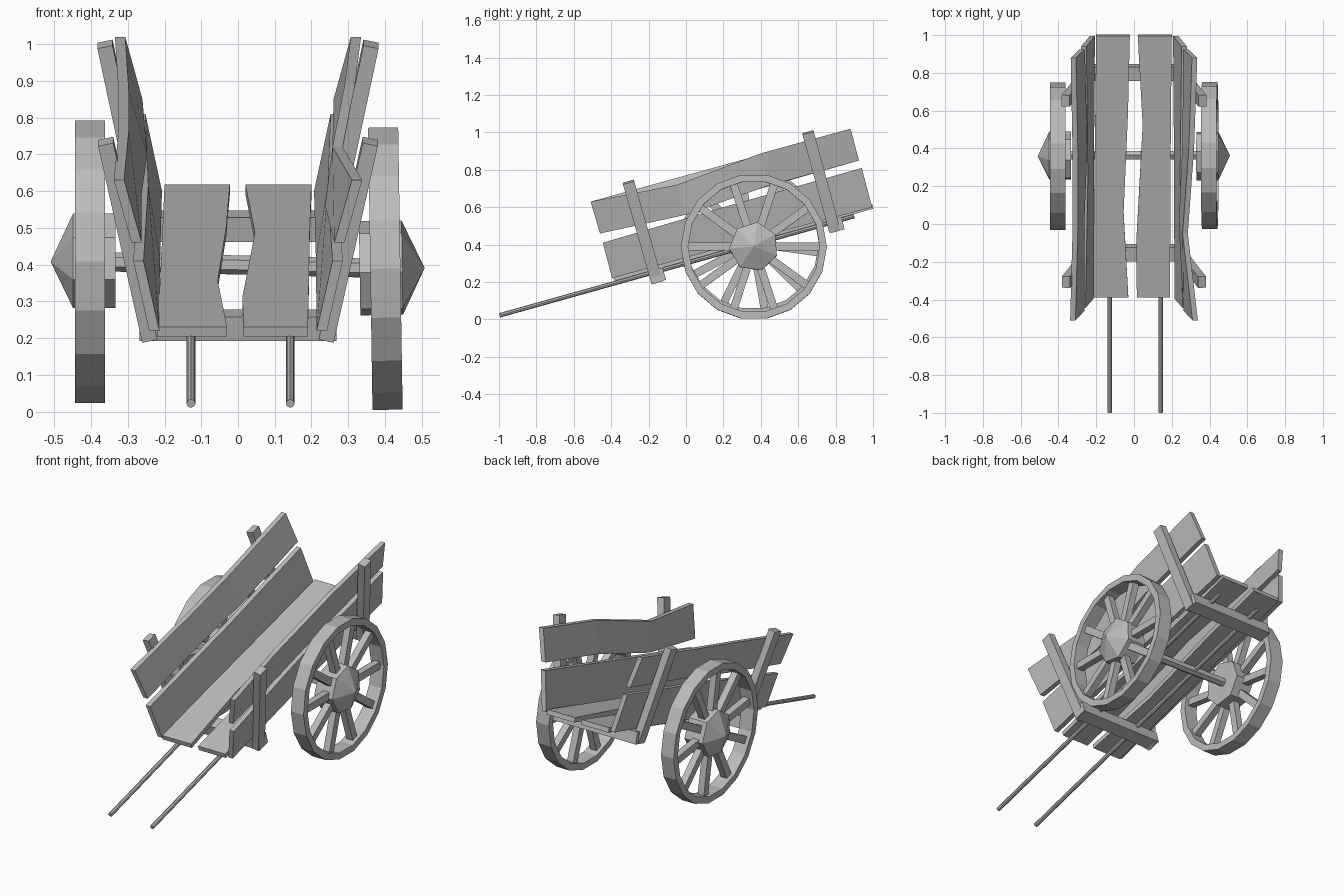
import bpy, bmesh, math
from mathutils import Vector, Matrix

if "Cube" in bpy.data.objects:
    bpy.data.objects.remove(bpy.data.objects["Cube"])

# One plain grey for the whole cart
GREY = (0.5, 0.5, 0.5, 1)
wood = bpy.data.materials.new("plain grey wood")
wood.use_nodes = True
wood.diffuse_color = GREY
wood.node_tree.nodes["Principled BSDF"].inputs["Base Color"].default_value = GREY

SLOPE = Vector((0, 1, 0.28)).normalized()
UP = Vector((0, -0.28, 1)).normalized()


def finish(name, bm):
    bmesh.ops.recalc_face_normals(bm, faces=bm.faces)
    mesh = bpy.data.meshes.new(name)
    bm.to_mesh(mesh)
    bm.free()
    mesh.materials.append(wood)
    obj = bpy.data.objects.new(name, mesh)
    bpy.context.collection.objects.link(obj)
    return obj


def plank(name, stations, thickness):
    """Loft a board through pairs of edge points, thickened by a vector."""
    bm = bmesh.new()
    t = Vector(thickness)
    rings = []
    for a, b in stations:
        a, b = Vector(a), Vector(b)
        rings.append([bm.verts.new(p) for p in (a, b, b + t, a + t)])
    for r, s in zip(rings, rings[1:]):
        for i in range(4):
            j = (i + 1) % 4
            bm.faces.new((r[i], r[j], s[j], s[i]))
    bm.faces.new(rings[0])
    bm.faces.new(rings[-1])
    return finish(name, bm)


def add_bar(bm, p, q, side, width, depth):
    """Square bar from p to q; width runs along the side direction."""
    p, q = Vector(p), Vector(q)
    d = (q - p).normalized()
    s = (Vector(side) - d * d.dot(Vector(side))).normalized()
    m = Matrix((s * width, d.cross(s) * depth, q - p)).transposed().to_4x4()
    m.translation = (p + q) / 2
    bmesh.ops.create_cube(bm, size=1, matrix=m)


def bar(name, p, q, side, width, depth):
    bm = bmesh.new()
    add_bar(bm, p, q, side, width, depth)
    return finish(name, bm)


def rod(name, p, q, radius, sides):
    p, q = Vector(p), Vector(q)
    m = (q - p).to_track_quat("Z", "Y").to_matrix().to_4x4()
    m.translation = (p + q) / 2
    bm = bmesh.new()
    bmesh.ops.create_cone(bm, cap_ends=True, segments=sides, radius1=radius,
                          radius2=radius, depth=(q - p).length, matrix=m)
    return finish(name, bm)


def ring(bm, x, radius, sides, turn=0.0):
    return [bm.verts.new((x, radius * math.cos(turn + math.tau * i / sides),
                          radius * math.sin(turn + math.tau * i / sides)))
            for i in range(sides)]


# Floor boards with worn inner edges: (y, outer x, inner x)
def floor_board(name, cuts):
    pts = []
    for y, outer, inner in cuts:
        z = 0.34 + 0.28 * y
        pts.append(((outer, y, z), (inner, y, z)))
    plank(name, pts, -UP * 0.027)


floor_board("floor_board_right", [(-0.39, -0.22, -0.03), (0.06, -0.212, -0.055),
                                  (0.58, -0.205, -0.032), (0.995, -0.2, -0.022)])
floor_board("floor_board_left", [(-0.39, 0.19, 0.015), (-0.1, 0.192, 0.012),
                                 (0.52, 0.195, 0.046), (0.995, 0.2, 0.02)])

# Leaning side boards, the upper ones warped differently on each side
warp = {
    "left": [((0.285, -0.05, 0.72), (0.265, 0.0, 0.56)),
             ((0.318, 0.4, 0.888), (0.285, 0.44, 0.715))],
    "right": [((0.325, -0.02, 0.765), (0.29, 0.03, 0.595)),
              ((0.325, 0.36, 0.87), (0.275, 0.4, 0.70))],
}
for side, sx in (("left", 1), ("right", -1)):
    upper = [((0.338, -0.51, 0.63), (0.29, -0.46, 0.46)), *warp[side],
             ((0.335, 0.88, 1.02), (0.288, 0.925, 0.85))]
    lower = [((0.285, -0.445, 0.41), (0.242, -0.395, 0.22)),
             ((0.272, 0.25, 0.615), (0.24, 0.3, 0.415)),
             ((0.28, 0.94, 0.81), (0.235, 0.995, 0.6))]
    for label, pts in (("upper", upper), ("lower", lower)):
        flipped = [[(sx * x, y, z) for x, y, z in pair] for pair in pts]
        plank(f"{label}_side_board_{side}", flipped, (-sx * 0.028, 0, 0))

    # Side posts
    bar(f"front_post_{side}", (sx * 0.24, -0.155, 0.2), (sx * 0.36, -0.308, 0.735),
        SLOPE, 0.062, 0.042)
    bar(f"rear_post_{side}", (sx * 0.25, 0.795, 0.475), (sx * 0.362, 0.652, 1.0),
        SLOPE, 0.062, 0.042)

# Cross beams below the floor
for name, y, z in (("front_cross_beam", -0.152, 0.235), ("rear_cross_beam", 0.803, 0.505)):
    bar(name, (-0.268, y, z), (0.268, y, z), SLOPE, 0.075, 0.068)

# Pulling shafts running under the floor
for name, x in (("shaft_right", -0.128), ("shaft_left", 0.142)):
    rod(name, (x, -0.997, 0.022), (x, 0.9, 0.553), 0.012, 8)

# Axle
rod("axle", (-0.38, 0.365, 0.408), (0.38, 0.365, 0.39), 0.026, 6)


# Wheels: rim, spokes and pointed hub, built with the outside facing +x
def wheel(side, sx, centre, lean, turn):
    bm = bmesh.new()
    n = 18
    loops = [ring(bm, x, r, n) for x, r in
             ((-0.041, 0.39), (0.041, 0.39), (0.041, 0.352), (-0.041, 0.352))]
    for k in range(4):
        a, b = loops[k], loops[(k + 1) % 4]
        for i in range(n):
            j = (i + 1) % n
            bm.faces.new((a[i], a[j], b[j], b[i]))
    parts = [finish(f"wheel_rim_{side}", bm)]

    bm = bmesh.new()
    for i in range(10):
        a = turn + math.tau * i / 10
        d = Vector((0, math.cos(a), math.sin(a)))
        add_bar(bm, d * 0.08, d * 0.36, (1, 0, 0), 0.04, 0.042)
    parts.append(finish(f"wheel_spokes_{side}", bm))

    bm = bmesh.new()
    inner = ring(bm, -0.07, 0.132, 7, math.radians(30))
    outer = ring(bm, 0.046, 0.132, 7, math.radians(30))
    tip = bm.verts.new((0.107, 0, 0))
    bm.faces.new(inner)
    for i in range(7):
        j = (i + 1) % 7
        bm.faces.new((inner[i], inner[j], outer[j], outer[i]))
        bm.faces.new((outer[i], outer[j], tip))
    parts.append(finish(f"wheel_hub_{side}", bm))

    for part in parts:
        part.location = centre
        part.rotation_euler = (0, lean, 0 if sx > 0 else math.pi)


wheel("left", 1, (0.401, 0.363, 0.389), math.radians(-0.9), 0)
wheel("right", -1, (-0.403, 0.358, 0.408), 0, math.radians(8))
